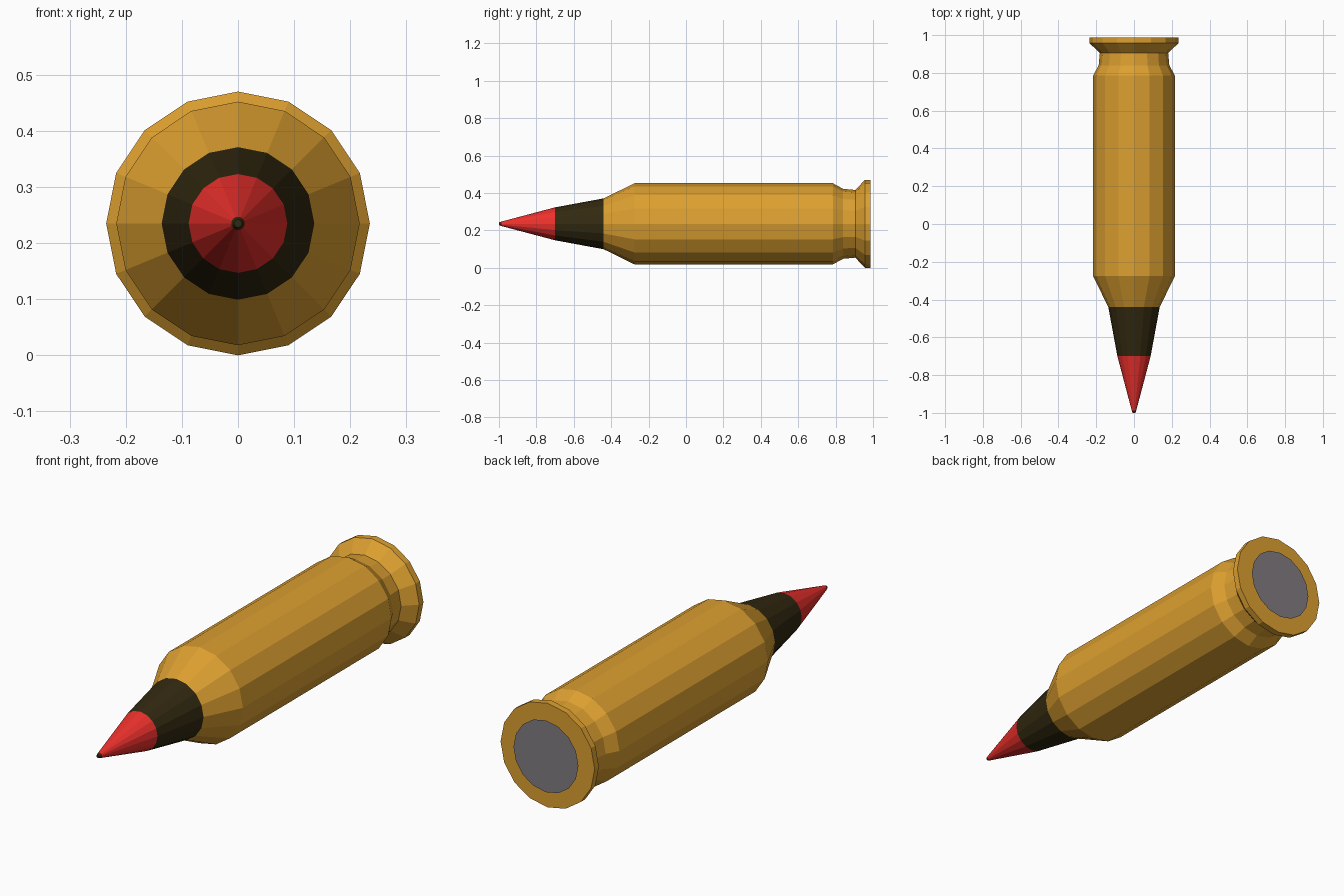
import bpy, bmesh, math

if "Cube" in bpy.data.objects:
    bpy.data.objects.remove(bpy.data.objects["Cube"])

SIDES = 16
AXIS_Z = 0.235


def material(name, rgb):
    m = bpy.data.materials.new(name)
    m.diffuse_color = (*rgb, 1)
    m.use_nodes = True
    m.node_tree.nodes["Principled BSDF"].inputs["Base Color"].default_value = m.diffuse_color
    return m


def lathe(name, profile, mat, cap_front=False, cap_back=False):
    """Spin (y, radius) points around the long axis, flat shaded."""
    bm = bmesh.new()
    rings = []
    for y, r in profile:
        rings.append([bm.verts.new((r * math.sin(2 * math.pi * i / SIDES), y,
                                    AXIS_Z + r * math.cos(2 * math.pi * i / SIDES)))
                      for i in range(SIDES)])
    for a, b in zip(rings, rings[1:]):
        for i in range(SIDES):
            j = (i + 1) % SIDES
            bm.faces.new((a[i], a[j], b[j], b[i]))
    if cap_front:
        bm.faces.new(rings[0][::-1])
    if cap_back:
        bm.faces.new(rings[-1])
    if len(rings) > 1:
        bmesh.ops.recalc_face_normals(bm, faces=bm.faces)
    me = bpy.data.meshes.new(name)
    bm.to_mesh(me)
    bm.free()
    me.materials.append(mat)
    ob = bpy.data.objects.new(name, me)
    bpy.context.collection.objects.link(ob)
    # single discs must face the rear
    if len(rings) == 1 and me.polygons[0].normal.y < 0:
        me.flip_normals()
    return ob


brass = material("brass", (0.72, 0.35, 0.03))
dark = material("dark_metal", (0.032, 0.022, 0.005))
red = material("red_paint", (0.85, 0.03, 0.025))
grey = material("primer_grey", (0.22, 0.2, 0.22))

# Projectile: blunt tip, painted nose, dark body
lathe("tip", [(-1.0, 0.007), (-0.987, 0.012)], dark, cap_front=True)
lathe("nose", [(-0.987, 0.012), (-0.7, 0.088)], red)
lathe("projectile_body", [(-0.7, 0.088), (-0.44, 0.136)], dark)

# Case: shoulder, body, groove, rim and rear face
lathe("case", [(-0.44, 0.136), (-0.275, 0.217), (0.785, 0.217), (0.84, 0.187),
               (0.905, 0.181), (0.957, 0.235), (0.987, 0.235)], brass, cap_back=True)

# Primer disc just behind the rear face
lathe("primer", [(0.999, 0.162)], grey, cap_back=True)
